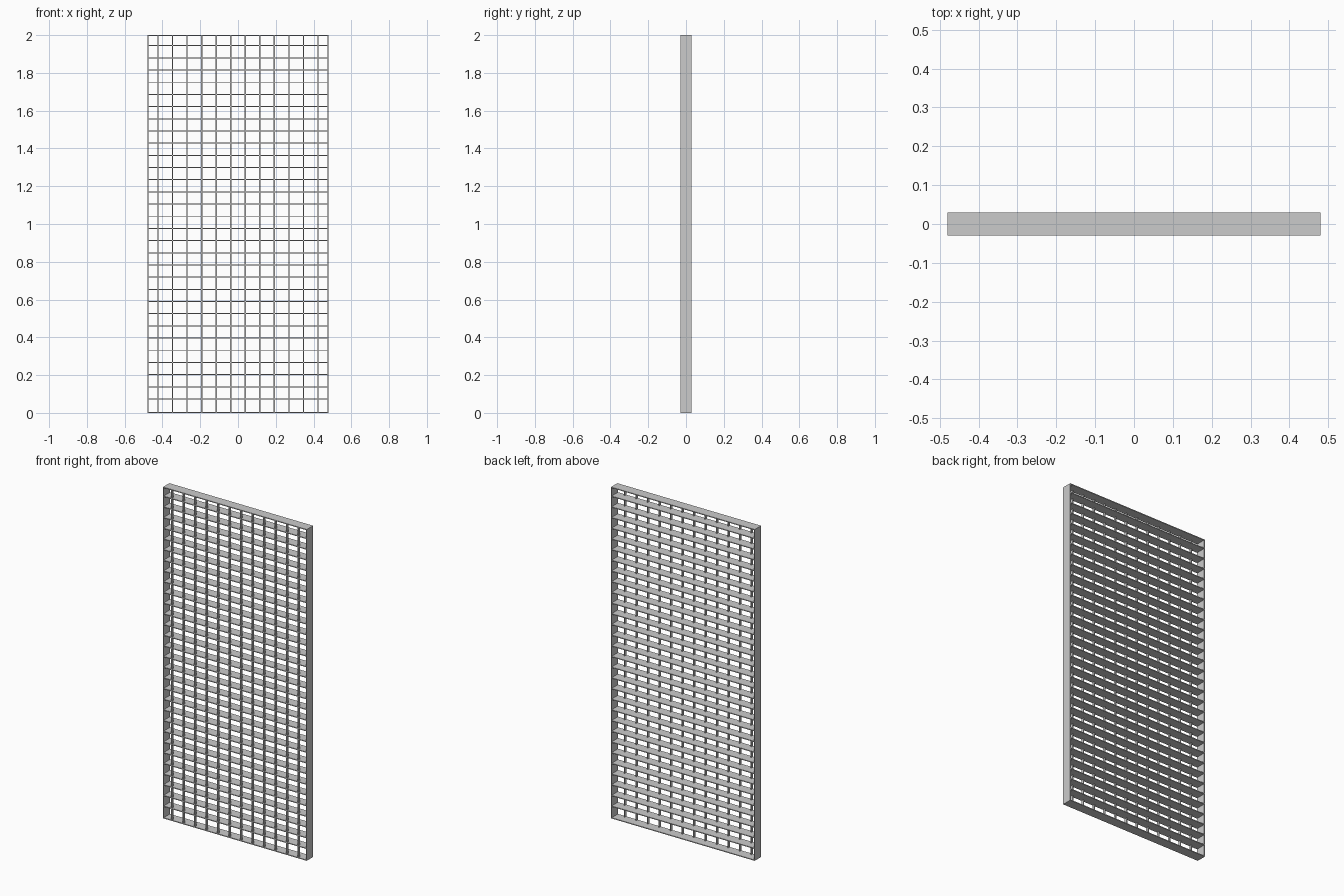
import bpy

if "Cube" in bpy.data.objects:
    bpy.data.objects.remove(bpy.data.objects["Cube"])

W, H, D = 0.96, 2.0, 0.06      # overall width, height, depth
T = 0.005                      # sheet thickness


def box(name, x, y, z):
    """Box from (min, max) ranges on each axis."""
    bpy.ops.mesh.primitive_cube_add(
        size=1, location=[(r[0] + r[1]) / 2 for r in (x, y, z)])
    o = bpy.context.object
    o.name = name
    o.scale = [r[1] - r[0] for r in (x, y, z)]
    bpy.ops.object.transform_apply(location=False, rotation=False, scale=True)
    return o


def repeat(o, count, offset):
    m = o.modifiers.new("repeat", 'ARRAY')
    m.count = count
    m.use_relative_offset = False
    m.use_constant_offset = True
    m.constant_offset_displace = offset


full_y = (-D / 2, D / 2)

# outer frame
box("frame_left", (-W / 2, -W / 2 + T), full_y, (0, H))
box("frame_right", (W / 2 - T, W / 2), full_y, (0, H))
box("frame_bottom", (-W / 2 + T, W / 2 - T), full_y, (0, T))
box("frame_top", (-W / 2 + T, W / 2 - T), full_y, (H - T, H))

# full-depth horizontal slats
z0 = 0.0735
slat = box("horizontal_slats", (-W / 2 + T, W / 2 - T), full_y,
           (z0 - T / 2, z0 + T / 2))
repeat(slat, 30, (0, 0, 0.0645))

# shallow vertical bars along the front edge
pitch = 0.0769
x0 = -5.5 * pitch
bar = box("vertical_bars", (x0 - 0.003, x0 + 0.003),
          (-D / 2, -D / 2 + 0.015), (T, H - T))
repeat(bar, 12, (pitch, 0, 0))
